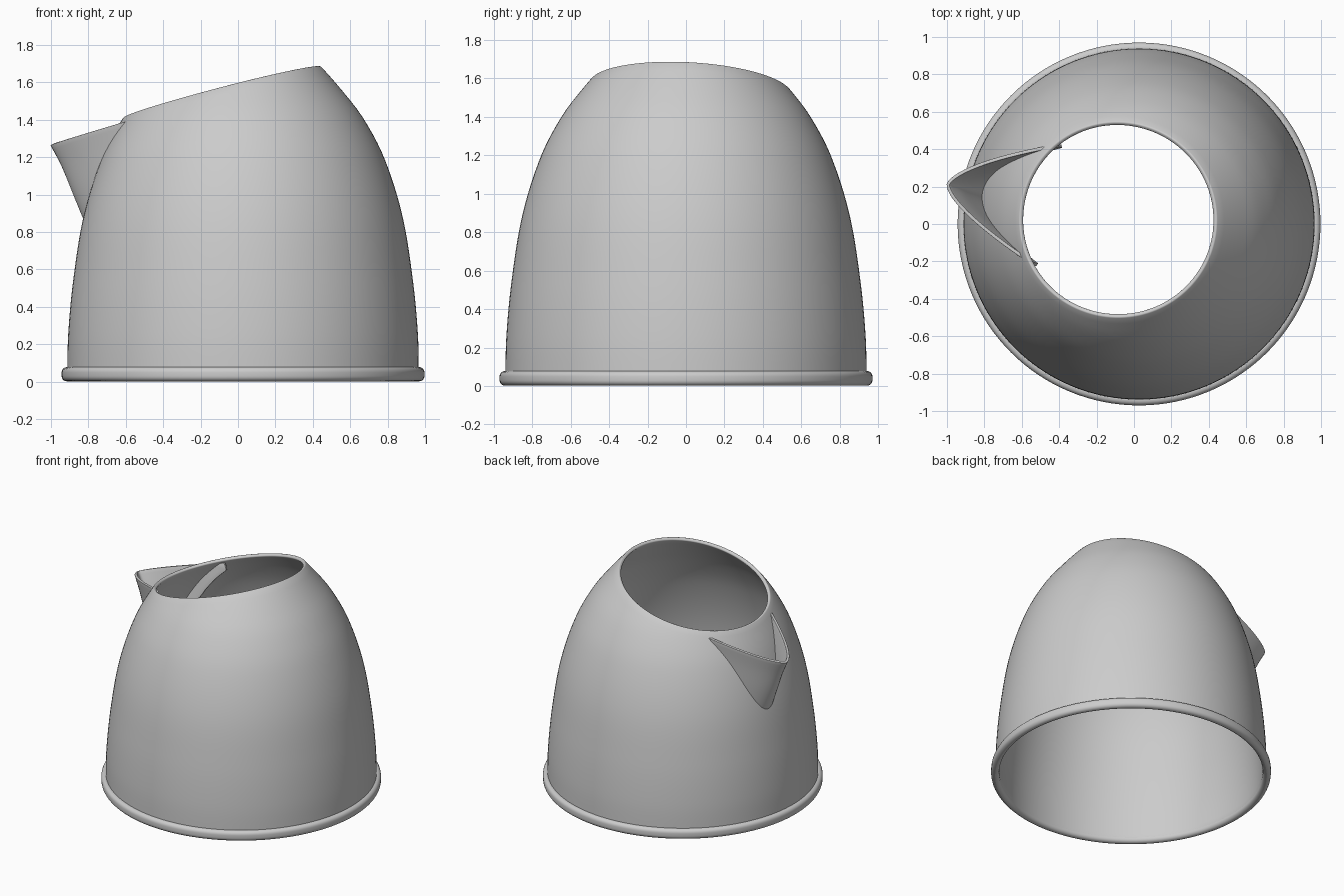
import bpy, bmesh, math

if "Cube" in bpy.data.objects:
    bpy.data.objects.remove(bpy.data.objects["Cube"])

CX = 0.027                      # axis of the body
ANG = math.radians(168.3)       # direction the spout points
DX, DY = math.cos(ANG), math.sin(ANG)
SLOPE = 0.265                   # tilt of the mouth towards the spout
N = 128


def curve(pts, t):
    """Smooth cubic interpolation through (t, value) points."""
    def slope(i):
        a, b = max(i - 1, 0), min(i + 1, len(pts) - 1)
        return (pts[b][1] - pts[a][1]) / (pts[b][0] - pts[a][0])
    i = max([k for k in range(len(pts) - 1) if pts[k][0] <= t] or [0])
    h = pts[i + 1][0] - pts[i][0]
    s = (t - pts[i][0]) / h
    return ((2*s**3 - 3*s*s + 1) * pts[i][1] + (s**3 - 2*s*s + s) * h * slope(i)
            + (3*s*s - 2*s**3) * pts[i + 1][1] + (s**3 - s*s) * h * slope(i + 1))


WALL = [(0, .94), (.25, .935), (.55, .907), (.895, .85), (1.2, .753),
        (1.41, .642), (1.55, .535), (1.69, .412), (1.8, .30)]
FRONT = [(.68, .77), (.80, .83), (.885, .868), (1.0, .917), (1.16, .985), (1.275, 1.047)]


def radius(z):
    return curve(WALL, z)


def grid_object(name, rows, closed=False, wrap_rows=False):
    """Mesh from rows of points joined by quads."""
    bm = bmesh.new()
    vs = [[bm.verts.new(p) for p in r] for r in rows]
    nr, nc = len(rows), len(rows[0])
    for i in range(nr if wrap_rows else nr - 1):
        for j in range(nc if closed else nc - 1):
            a, b = vs[i], vs[(i + 1) % nr]
            k = (j + 1) % nc
            bm.faces.new((a[j], a[k], b[k], b[j]))
    bmesh.ops.recalc_face_normals(bm, faces=bm.faces)
    me = bpy.data.meshes.new(name)
    bm.to_mesh(me)
    bm.free()
    ob = bpy.data.objects.new(name, me)
    bpy.context.collection.objects.link(ob)
    bpy.ops.object.select_all(action='DESELECT')
    ob.select_set(True)
    bpy.context.view_layer.objects.active = ob
    bpy.ops.object.shade_smooth_by_angle(angle=math.radians(40))
    return ob


def thicken(ob, thickness, offset, bevel):
    m = ob.modifiers.new("thickness", 'SOLIDIFY')
    m.thickness, m.offset = thickness, offset
    b = ob.modifiers.new("soft_edge", 'BEVEL')
    b.width, b.segments, b.limit_method = bevel, 3, 'ANGLE'
    b.angle_limit = math.radians(50)


# Body: domed wall whose rows are stretched up to the slanted mouth
def mouth_height(a):
    lo, hi = 1.2, 1.8
    for _ in range(30):
        z = (lo + hi) / 2
        plane = 1.582 - SLOPE * radius(z) * math.cos(a - ANG)
        lo, hi = (z, hi) if z < plane else (lo, z)
    return lo


angles = [2 * math.pi * j / N for j in range(N)]
tops = [mouth_height(a) for a in angles]
ROWS = 36
rows = []
for i in range(ROWS + 1):
    row = []
    for a, top in zip(angles, tops):
        z = .03 + (top - .03) * i / ROWS
        r = radius(z)
        row.append((CX + r * math.cos(a), r * math.sin(a), z))
    rows.append(row)
body = grid_object("body", rows, closed=True)
thicken(body, .026, -1 if body.data.polygons[0].normal.dot(body.data.polygons[0].center) > 0 else 1, .009)

# Base ring: rounded band around the foot
section = []
for cx, cz, start in ((.942, .05, 0), (.942, .05, 90), (.942, .03, 180), (.942, .03, 270)):
    for k in range(6):
        t = math.radians(start + 18 * k)
        section.append((cx + .028 * math.cos(t), cz + .028 * math.sin(t)))
rings = [[(CX + r * math.cos(a), r * math.sin(a), z) for a in angles] for r, z in section]
grid_object("base_ring", rings, closed=True, wrap_rows=True)

# Spout: pointed sheet swept down the front edge, its wings reaching inside the wall
rows = []
LEVELS, HALF = 24, 16
for i in range(LEVELS + 1):
    zt = .70 + (1.268 - .70) * i / LEVELS
    tip = curve(FRONT, zt)
    power = .52 + .14 * i / LEVELS

    def spot(s):
        return tip - s, .49 * s ** power, zt + SLOPE * s
    end = .012
    while end < .53:
        u, v, z = spot(end)
        if math.hypot(u, v) < radius(z) - .085:
            break
        end += .004
    row = []
    for k in range(-HALF, HALF + 1):
        u, v, z = spot(end * (abs(k) / HALF) ** 1.7)
        v = math.copysign(v, k)
        row.append((CX + u * DX - v * DY, u * DY + v * DX, z))
    rows.append(row)
spout = grid_object("spout", rows)
thicken(spout, .018, 0, .005)
